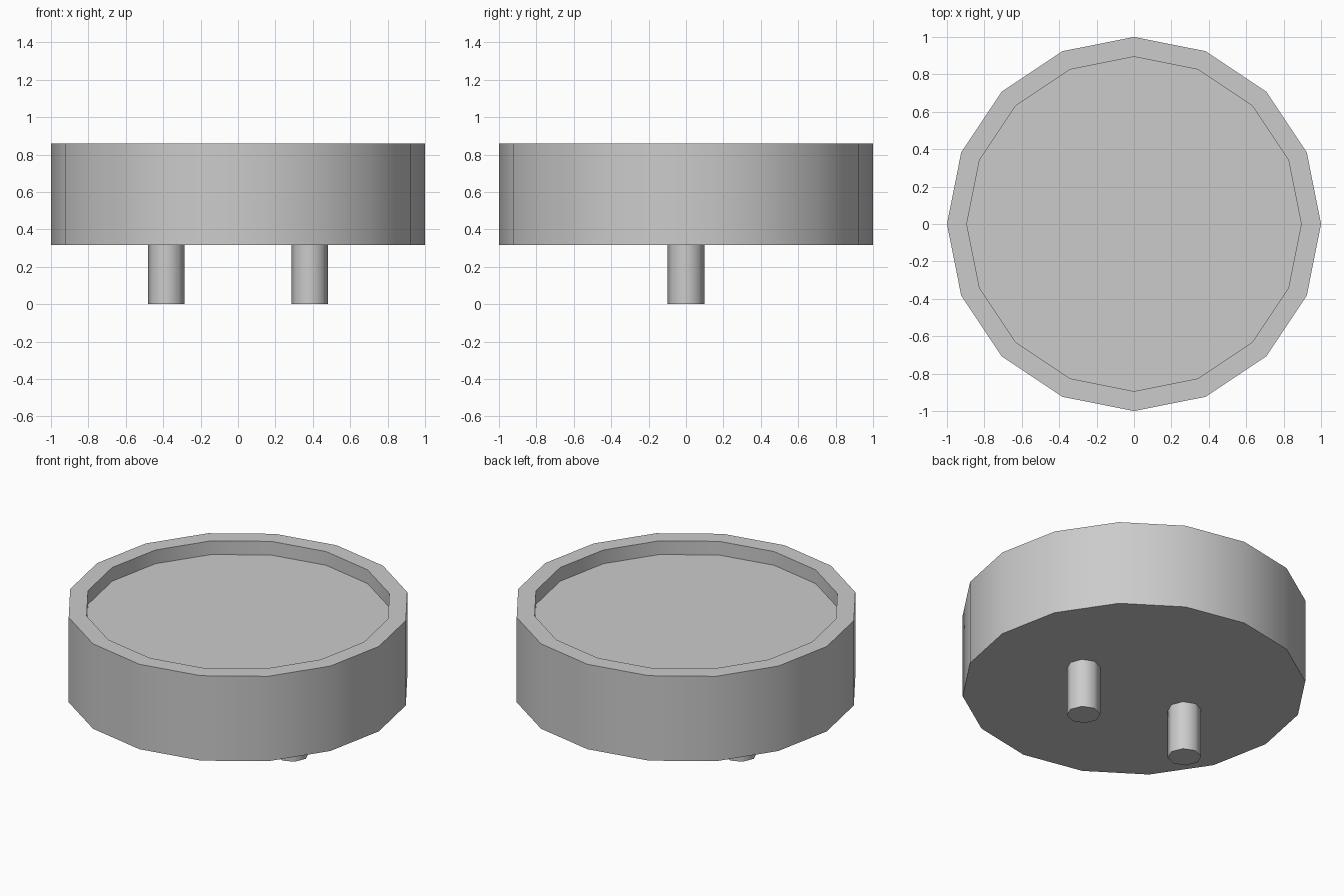
import bpy, bmesh, math
from mathutils import Matrix, Vector

if "Cube" in bpy.data.objects:
    bpy.data.objects.remove(bpy.data.objects["Cube"])


def prism(bm, sides, radius, z0, z1):
    """Add a capped upright prism between two heights."""
    bmesh.ops.create_cone(bm, cap_ends=True, segments=sides,
                          radius1=radius, radius2=radius, depth=z1 - z0,
                          matrix=Matrix.Translation((0, 0, (z0 + z1) / 2)))


def finish(bm, name, location=(0, 0, 0)):
    """Turn a bmesh into a named, softly shaded object."""
    bmesh.ops.recalc_face_normals(bm, faces=bm.faces)
    mesh = bpy.data.meshes.new(name)
    bm.to_mesh(mesh)
    bm.free()
    obj = bpy.data.objects.new(name, mesh)
    obj.location = location
    bpy.context.collection.objects.link(obj)
    bpy.ops.object.select_all(action='DESELECT')
    obj.select_set(True)
    bpy.context.view_layer.objects.active = obj
    bpy.ops.object.shade_smooth_by_angle(angle=math.radians(50))
    return obj


BASE_Z, RIM_Z, FLOOR_Z = 0.315, 0.86, 0.772

# Round tray: 16-sided drum with a shallow recess inside its rim
bm = bmesh.new()
prism(bm, 16, 1.0, BASE_Z, RIM_Z)
bm.faces.ensure_lookup_table()
top = max(bm.faces, key=lambda f: f.calc_center_median().z)
bmesh.ops.inset_region(bm, faces=[top], thickness=0.108 * math.cos(math.pi / 16))
new = bmesh.ops.extrude_discrete_faces(bm, faces=[top])["faces"]
bmesh.ops.translate(bm, verts=new[0].verts, vec=Vector((0, 0, FLOOR_Z - RIM_Z)))
finish(bm, "tray_body")

# Two octagonal pegs underneath
for side, x in (("left", -0.383), ("right", 0.383)):
    bm = bmesh.new()
    prism(bm, 8, 0.098, 0.0, BASE_Z)
    finish(bm, side + "_peg", (x, 0, 0))
